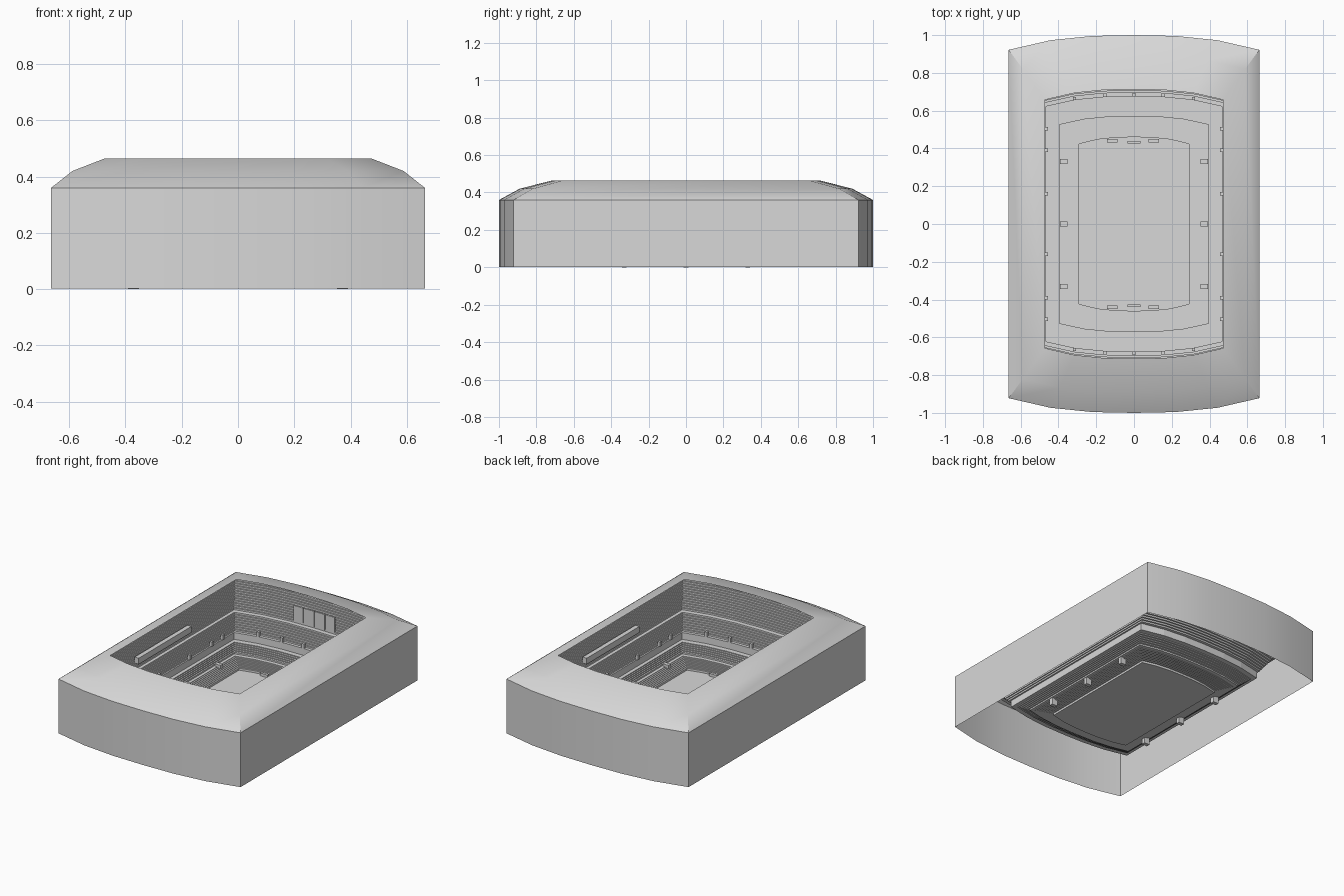
import bpy
import bmesh

default = bpy.data.objects.get("Cube")
if default:
    bpy.data.objects.remove(default)

# One grey for the whole building
grey = bpy.data.materials.new("concrete_grey")
grey.use_nodes = True
grey.diffuse_color = (0.69, 0.69, 0.69, 1)
grey.node_tree.nodes["Principled BSDF"].inputs["Base Color"].default_value = (0.69, 0.69, 0.69, 1)

SEGMENTS = 6     # facets in each curved end
CORNER = 0.922   # corner length relative to the middle of the end


def finish(name, bm, smooth=False):
    mesh = bpy.data.meshes.new(name)
    bm.to_mesh(mesh)
    bm.free()
    obj = bpy.data.objects.new(name, mesh)
    bpy.context.collection.objects.link(obj)
    mesh.materials.append(grey)
    if smooth:
        bpy.ops.object.select_all(action='DESELECT')
        obj.select_set(True)
        bpy.context.view_layer.objects.active = obj
        bpy.ops.object.shade_smooth_by_angle(angle=0.6)
    return obj


def end_y(x, half_x, half_y):
    """Bowed end line: full length in the middle, shorter at the corners."""
    return half_y * (1 - (1 - CORNER) * abs(x / half_x) ** 2.6)


def ring(bm, half_x, half_y, z):
    xs = [half_x * (2 * i / SEGMENTS - 1) for i in range(SEGMENTS + 1)]
    front = [bm.verts.new((x, -end_y(x, half_x, half_y), z)) for x in xs]
    back = [bm.verts.new((x, end_y(x, half_x, half_y), z)) for x in reversed(xs)]
    return front + back


def loft(name, profile, cap=False, smooth=False):
    """Skin a list of (half width, half length, height) rings."""
    bm = bmesh.new()
    rings = [ring(bm, *p) for p in profile]
    n = len(rings[0])
    for low, high in zip(rings, rings[1:]):
        for i in range(n):
            j = (i + 1) % n
            bm.faces.new((low[i], low[j], high[j], high[i]))
    if cap:
        bm.faces.new(rings[0])
    return finish(name, bm, smooth)


def boxes(name, items):
    """Several boxes in one object, each given as centre and size."""
    bm = bmesh.new()
    for centre, size in items:
        made = bmesh.ops.create_cube(bm, size=1)["verts"]
        bmesh.ops.scale(bm, vec=size, verts=made)
        bmesh.ops.translate(bm, vec=centre, verts=made)
    return finish(name, bm)


def terrace(start, end, steps):
    """Risers and treads from one ring to another."""
    points = [start]
    for i in range(steps):
        a, b = [[s + (e - s) * k / steps for s, e in zip(start, end)] for k in (i, i + 1)]
        points += [(a[0], a[1], b[2]), tuple(b)]
    return points


# Outer wall and sloping roof
loft("outer_wall", [(0.664, 1.0, 0.002), (0.664, 1.0, 0.36)], smooth=True)
loft("roof", [(0.664, 1.0, 0.36), (0.588, 0.89, 0.42), (0.472, 0.713, 0.465)], smooth=True)

# Sunken pitch with a low surround
loft("pitch", [(0.29, 0.46, 0.004), (0.29, 0.46, 0.014)], cap=True)

# Seating bowl, with a walkway and low wall between the tiers
loft("lower_tier", terrace((0.29, 0.46, 0.014), (0.385, 0.555, 0.045), 9)
     + [(0.395, 0.57, 0.045), (0.395, 0.57, 0.055), (0.405, 0.585, 0.055)])
loft("middle_tier", terrace((0.405, 0.585, 0.055), (0.45, 0.655, 0.085), 5)
     + [(0.465, 0.675, 0.085), (0.465, 0.675, 0.13), (0.475, 0.695, 0.13)])
loft("upper_tier", terrace((0.475, 0.695, 0.13), (0.53, 0.78, 0.215), 8)
     + [(0.545, 0.80, 0.215)])
loft("top_tier", terrace((0.545, 0.80, 0.215), (0.63, 0.94, 0.37), 14))

# Entrance blocks through the seating
boxes("lower_entrances", [((s * 0.371, y, 0.03), (0.04, 0.026, 0.06))
                          for s in (-1, 1) for y in (-0.33, 0, 0.33)])
side = [((s * 0.465, t * y, 0.145), (0.018, 0.018, 0.03))
        for s in (-1, 1) for t in (-1, 1) for y in (0.16, 0.39, 0.505)]
ends = [((x, t * (end_y(x, 0.465, 0.69) - 0.006), 0.145), (0.018, 0.018, 0.03))
        for t in (-1, 1) for x in (-0.315, -0.155, 0, 0.155, 0.315)]
boxes("upper_entrances", side + ends)

# Long viewing boxes under the roof
boxes("viewing_boxes", [((s * 0.547, 0, 0.265), (0.03, 0.55, 0.04)) for s in (-1, 1)])

# Display panels at the back end
edges = (-0.155, -0.08, 0, 0.08, 0.15)
boxes("display_panels", [(((a + b) / 2, 0.80, 0.275), (b - a - 0.006, 0.012, 0.105))
                         for a, b in zip(edges, edges[1:])])

# Benches and flat mats at the pitch ends
boxes("pitch_benches", [((x, t * 0.44, 0.014), (0.055, 0.018, 0.018))
                        for t in (-1, 1) for x in (-0.115, 0.105)])
boxes("pitch_mats", [((0, t * 0.433, 0.01), (0.07, 0.015, 0.01)) for t in (-1, 1)])
